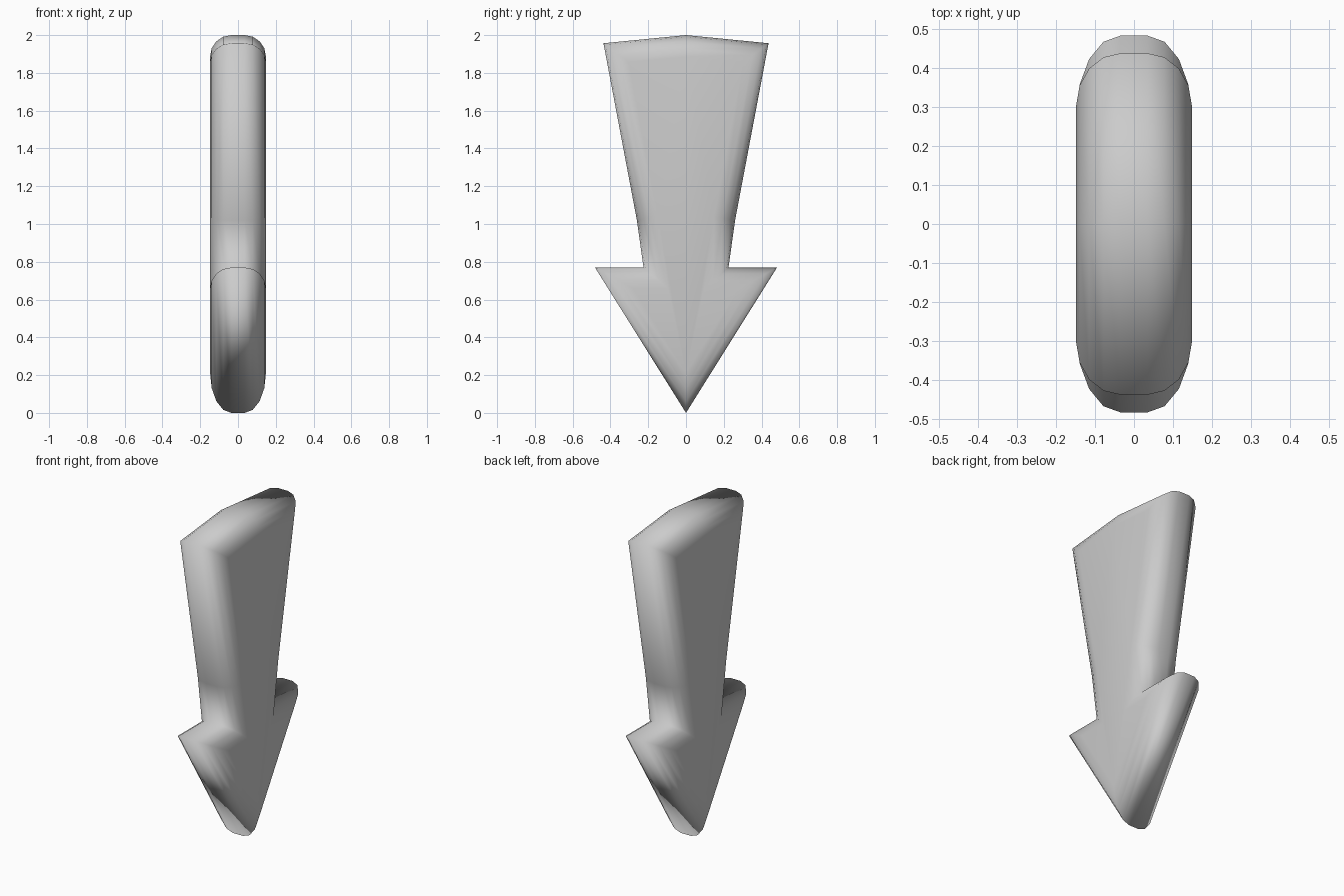
import bpy, bmesh, math
from mathutils import Vector

if "Cube" in bpy.data.objects:
    bpy.data.objects.remove(bpy.data.objects["Cube"])

# Right half of the arrow outline as (y, z), bottom tip to top peak
half = [(0, 0.0), (0.482, 0.77), (0.225, 0.77), (0.26, 1.02), (0.437, 1.957), (0, 2.0)]
outline = [Vector(p) for p in half] + [Vector((-y, z)) for y, z in half[-2:0:-1]]
RADIUS, FLAT, STEPS = 0.113, 0.035, 4


def inset(points, d):
    """Mitred inward offset of a counter-clockwise outline."""
    result = []
    for i, p in enumerate(points):
        a = (p - points[i - 1]).normalized()
        b = (points[(i + 1) % len(points)] - p).normalized()
        na, nb = Vector((-a.y, a.x)), Vector((-b.y, b.x))
        result.append(p + (na + nb) * (d / (1 + na.dot(nb))))
    return result


# Rounded edge: quarter circle on each side of a narrow flat band
quarter = [(FLAT + RADIUS * math.sin(t), RADIUS * (1 - math.cos(t)))
           for t in (math.pi / 2 * k / STEPS for k in range(STEPS + 1))]
sections = [(-x, d) for x, d in reversed(quarter)] + quarter

bm = bmesh.new()
rings = [[bm.verts.new((x, p.x, p.y)) for p in inset(outline, d)] for x, d in sections]
for r0, r1 in zip(rings, rings[1:]):
    for i in range(len(outline)):
        j = (i + 1) % len(outline)
        bm.faces.new((r0[i], r0[j], r1[j], r1[i]))
# Flat side faces
bm.faces.new(rings[0])
bm.faces.new(rings[-1])
bmesh.ops.recalc_face_normals(bm, faces=bm.faces)
for f in bm.faces:
    f.smooth = True

mesh = bpy.data.meshes.new("down_arrow")
bm.to_mesh(mesh)
bm.free()
bpy.context.collection.objects.link(bpy.data.objects.new("down_arrow", mesh))
